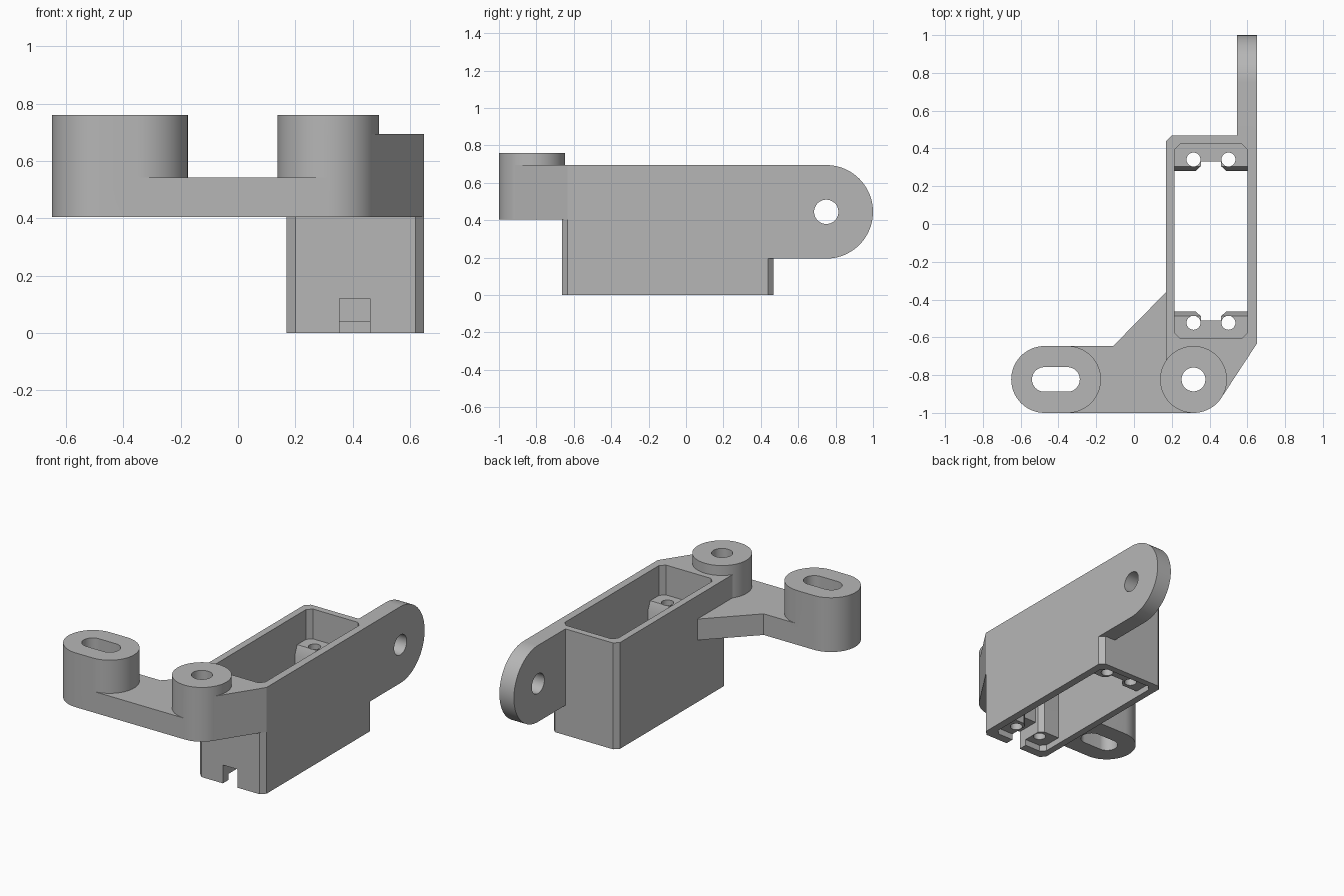
import bpy, bmesh, math
from mathutils import Vector

default = bpy.data.objects.get("Cube")
if default:
    bpy.data.objects.remove(default, do_unlink=True)

grey = bpy.data.materials.new("plain grey")
grey.use_nodes = True
colour = (0.47, 0.47, 0.47, 1)
grey.diffuse_color = colour
grey.node_tree.nodes["Principled BSDF"].inputs["Base Color"].default_value = colour


def prism(name, points, low, high, axis="z"):
    """Extrude a closed outline along z (points are x, y) or x (points are y, z)."""
    bm = bmesh.new()
    place = (lambda a, b, h: (a, b, h)) if axis == "z" else (lambda a, b, h: (h, a, b))
    base = bm.faces.new([bm.verts.new(place(a, b, low)) for a, b in points])
    grown = bmesh.ops.extrude_face_region(bm, geom=[base])["geom"]
    bmesh.ops.translate(bm, vec=Vector(place(0, 0, high - low)),
                        verts=[g for g in grown if isinstance(g, bmesh.types.BMVert)])
    bmesh.ops.recalc_face_normals(bm, faces=bm.faces)
    mesh = bpy.data.meshes.new(name)
    bm.to_mesh(mesh)
    bm.free()
    mesh.materials.append(grey)
    ob = bpy.data.objects.new(name, mesh)
    bpy.context.collection.objects.link(ob)
    return ob


def arc(cx, cy, r, start, end, steps):
    angles = [math.radians(start + (end - start) * i / steps) for i in range(steps + 1)]
    return [(cx + r * math.cos(t), cy + r * math.sin(t)) for t in angles]


def circle(cx, cy, r, steps=64):
    return arc(cx, cy, r, 0, 360, steps)[:-1]


def capsule(x0, x1, cy, r):
    return arc(x1, cy, r, -90, 90, 32) + arc(x0, cy, r, 90, 270, 32)


def chamfered(x0, x1, y0, y1, c):
    return [(x0 + c, y0), (x1 - c, y0), (x1, y0 + c), (x1, y1 - c),
            (x1 - c, y1), (x0 + c, y1), (x0, y1 - c), (x0, y0 + c)]


def combine(target, other, operation):
    mod = target.modifiers.new("combine", "BOOLEAN")
    mod.operation, mod.solver, mod.object = operation, "EXACT", other
    bpy.context.view_layer.objects.active = target
    bpy.ops.object.modifier_apply(modifier=mod.name)
    bpy.data.objects.remove(other, do_unlink=True)


def add(target, *args):
    combine(target, prism(*args), "UNION")


def cut(target, *args):
    combine(target, prism(*args), "DIFFERENCE")


# Open rectangular housing
TOP, FLOOR = 0.695, 0.405
bracket = prism("bracket", chamfered(0.17, 0.65, -0.663, 0.468, 0.03), 0, TOP)
cut(bracket, "cavity", chamfered(0.215, 0.6, -0.607, 0.425, 0.03), -0.1, 1)

# Screw lugs at both ends of the cavity, with sloped top edges
MID = 0.4075
half = [(0.2, -0.02), (0.2, 0.145), (0.325, 0.145), (0.355, 0.118), (0.355, 0.095)]
outline = half + [(2 * MID - x, d) for x, d in reversed(half)]
slope = [(0.116, 0.51), (0.15, 0.428), (0.2, 0.428), (0.2, 0.51)]
for wall, way in ((0.425, -1), (-0.607, 1)):
    lug = prism("lug", [(x, wall + way * d) for x, d in outline], 0.04, 0.5)
    cut(lug, "slope", [(wall + way * d, z) for d, z in slope], 0.1, 0.7, "x")
    for x in (0.315, 0.5):
        cut(lug, "screw_hole", circle(x, wall + way * 0.084, 0.037, 32), -0.1, 0.6)
    combine(bracket, lug, "UNION")

# Cable notch in the front wall
cut(bracket, "notch", [(0.355, -0.75), (0.46, -0.75), (0.46, -0.5), (0.355, -0.5)], -0.1, 0.12)

# Rounded side flange with a pivot hole
flange = [(0.435, 0.195)] + arc(0.75, 0.445, 0.25, -90, 90, 40) + [(0.435, TOP)]
add(bracket, "flange", flange, 0.545, 0.65, "x")
cut(bracket, "pivot_hole", circle(0.75, 0.445, 0.065), 0.4, 0.8, "x")

# Front wedge joining the housing to the round boss
BX, BY, R = 0.315, -0.823, 0.177
add(bracket, "wedge", [(0.17, -0.63), (0.17, BY), (BX, BY), (0.466, -0.915),
                       (0.65, -0.634), (0.62, -0.62)], FLOOR, TOP)

# Flat arm reaching out to the slotted boss
add(bracket, "arm", [(-0.352, BY - R), (BX, BY - R), (BX, -0.64), (0.19, -0.63), (0.19, -0.34),
                     (-0.11, BY + R), (-0.352, BY + R)], FLOOR, 0.543)

# Bosses and their openings
add(bracket, "slotted_boss", capsule(-0.473, -0.352, BY, R), FLOOR, 0.76)
add(bracket, "round_boss", circle(BX, BY, R), FLOOR, 0.76)
cut(bracket, "slot", capsule(-0.475, -0.352, BY, 0.065), 0.2, 1)
cut(bracket, "boss_hole", circle(BX, BY, 0.063), 0.2, 1)

# Smooth the curved walls, keep the edges sharp
bpy.ops.object.select_all(action="DESELECT")
bracket.select_set(True)
bpy.context.view_layer.objects.active = bracket
bpy.ops.object.shade_smooth_by_angle(angle=math.radians(25))
